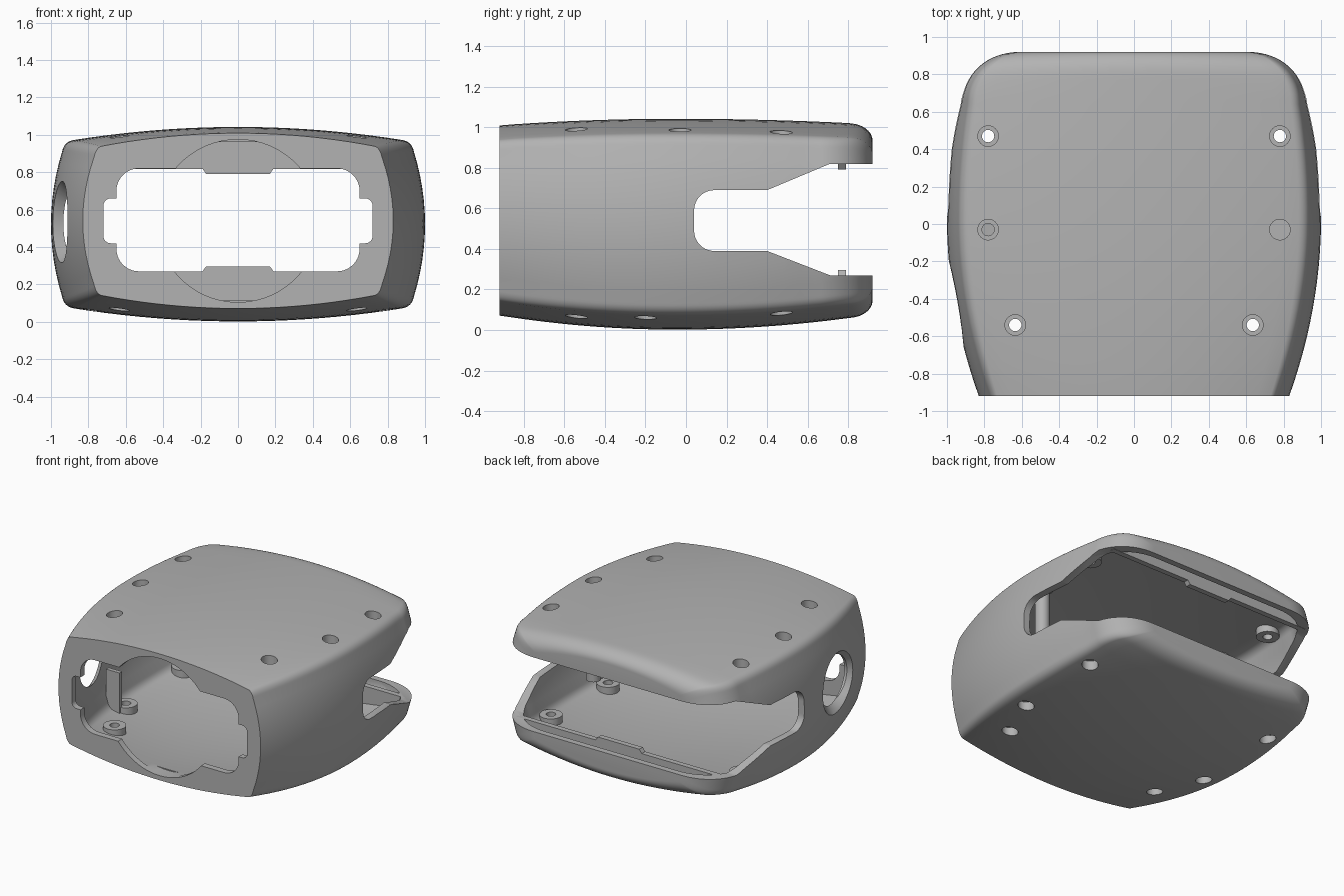
import bpy, bmesh, math
from mathutils import Matrix

cube = bpy.data.objects.get("Cube")
if cube:
    bpy.data.objects.remove(cube, do_unlink=True)

grey = bpy.data.materials.new("plain grey")
grey.use_nodes = True
colour = (0.45, 0.45, 0.45, 1)
grey.diffuse_color = colour
grey.node_tree.nodes["Principled BSDF"].inputs["Base Color"].default_value = colour


def finish(bm, name):
    bmesh.ops.recalc_face_normals(bm, faces=bm.faces)
    mesh = bpy.data.meshes.new(name)
    bm.to_mesh(mesh)
    bm.free()
    mesh.materials.append(grey)
    obj = bpy.data.objects.new(name, mesh)
    bpy.context.collection.objects.link(obj)
    return obj


def loft(rings, name):
    bm = bmesh.new()
    loops = [[bm.verts.new(p) for p in ring] for ring in rings]
    n = len(loops[0])
    for a, b in zip(loops, loops[1:]):
        for i in range(n):
            j = (i + 1) % n
            bm.faces.new((a[i], a[j], b[j], b[i]))
    bm.faces.new(loops[0])
    bm.faces.new(loops[-1])
    return finish(bm, name)


def prism(points, axis, lo, hi, name):
    """Extrude a flat outline along x or y."""
    place = (lambda p, d: (d, p[0], p[1])) if axis == "x" else (lambda p, d: (p[0], d, p[1]))
    return loft([[place(p, d) for p in points] for d in (lo, hi)], name)


def arc(cx, cz, r, start, end, steps=10):
    angles = [math.radians(start + (end - start) * i / steps) for i in range(steps + 1)]
    return [(cx + r * math.cos(a), cz + r * math.sin(a)) for a in angles]


def round_rect(hw, z0, z1, r):
    return (arc(hw - r, z1 - r, r, 90, 0) + arc(hw - r, z0 + r, r, 0, -90)
            + arc(r - hw, z0 + r, r, -90, -180) + arc(r - hw, z1 - r, r, 180, 90))


def discs(specs, name):
    """Several separate upright cylinders: x, y, z0, z1, radius."""
    bm = bmesh.new()
    for x, y, z0, z1, r in specs:
        bmesh.ops.create_cone(bm, cap_ends=True, segments=32, radius1=r, radius2=r,
                              depth=z1 - z0, matrix=Matrix.Translation((x, y, (z0 + z1) / 2)))
    return finish(bm, name)


def combine(target, tool, operation="DIFFERENCE"):
    mod = target.modifiers.new("cut", "BOOLEAN")
    mod.operation, mod.solver, mod.object = operation, "EXACT", tool
    bpy.ops.object.select_all(action="DESELECT")
    bpy.context.view_layer.objects.active = target
    target.select_set(True)
    bpy.ops.object.modifier_apply(modifier=mod.name)
    bpy.data.objects.remove(tool, do_unlink=True)


# Body dimensions along its length: half width, half height, centre height
def sizes(y):
    w = 1 - 0.17 * ((y - 0.03) / 0.95) ** 2 if y < 0.03 else 1 - 0.048 * ((y - 0.03) / 0.61) ** 2
    h = 0.52 - (0.05 if y < -0.05 else 0.04) * ((y + 0.05) / 0.86) ** 2
    if y > 0.64:
        w = 0.67 + 0.282 * math.sqrt(max(0, 1 - ((y - 0.64) / 0.28) ** 2))
    if y > 0.8:
        h = 0.395 + 0.085 * math.sqrt(max(0, 1 - ((y - 0.8) / 0.12) ** 2))
    return w, h, 0.522 + 0.018 * min(1, abs(y + 0.05) / 0.85) ** 2


def section(y, inset):
    w, h, c = sizes(y)
    w, h = w - inset, h - inset
    xa, za = 0.88 * w, h - 0.13
    quad = [(xa * i / 10, h - 0.07 * (i / 10) ** 2) for i in range(11)]
    p0, pc, p2 = quad[-1], (w - 0.07, h - 0.08), (w - 0.06, za)
    for i in range(1, 8):
        t = i / 8
        quad.append(tuple((1 - t) ** 2 * a + 2 * t * (1 - t) * b + t * t * d
                          for a, b, d in zip(p0, pc, p2)))
    quad += [(w - 0.06 * (i / 6) ** 2, za * i / 6) for i in range(6, -1, -1)]
    half = quad + [(x, -z) for x, z in reversed(quad[:-1])]
    full = half + [(-x, z) for x, z in reversed(half[1:-1])]
    return [(x, z + c) for x, z in full]


def body(inset, y_scale, name):
    ys = [-0.92 + 1.56 * i / 20 for i in range(21)]
    ys += [0.64 + 0.28 * math.sin(math.pi / 2 * i / 16) for i in range(1, 17)]
    return loft([[(x, y * y_scale, z) for x, z in section(y, inset)] for y in ys], name)


def skin_z(x, y, side):
    w, h, c = sizes(y)
    return c + side * (h - 0.07 * (x / (0.88 * w)) ** 2)


# Hollow shell
shell = body(0, 1, "housing_shell")
combine(shell, body(0.05, 0.95, "cavity"))

# Wide slot around the back and both sides
slot = arc(0.14, 0.59, 0.1, 90, 180) + arc(0.14, 0.49, 0.1, 180, 270)
slot += [(0.4, 0.39), (0.71, 0.27), (1.1, 0.27), (1.1, 0.82), (0.71, 0.82), (0.4, 0.69)]
combine(shell, prism(slot, "x", -1.3, 1.3, "slot"))

# Front opening: rounded rectangle, side tabs and large circle
for outline in (round_rect(0.65, 0.27, 0.82, 0.12), round_rect(0.72, 0.42, 0.66, 0.04),
                arc(0, 0.54, 0.435, 0, 354, 59)):
    combine(shell, prism(outline, "y", -1.1, -0.82, "front_opening"))

# Flared port in the right wall
port = [[(x, -0.46 + u, 0.535 + v) for u, v in arc(0, 0, r, 0, 352.5, 47)]
        for x, r in ((-1.05, 0.32), (-0.97, 0.25), (-0.92, 0.2), (-0.88, 0.17), (-0.7, 0.17))]
combine(shell, loft(port, "port"))

# Screw bosses and their stepped holes, top and bottom
bosses, bores, holes = [], [], []
for side, mid_y in ((1, -0.03), (-1, -0.2)):
    for bx, by in ((0.78, 0.47), (0.78, mid_y), (0.635, -0.54)):
        for x in (-bx, bx):
            z = skin_z(x, by, side)
            for specs, near, far, r in ((bosses, 0.025, 0.1, 0.078), (bores, -0.1, 0.06, 0.055),
                                        (holes, 0.04, 0.2, 0.033)):
                a, b = sorted((z - side * near, z - side * far))
                specs.append((x, by, a, b, r))
combine(shell, discs(bosses, "bosses"), "UNION")
combine(shell, discs(bores, "bores"))
combine(shell, discs(holes, "holes"))

# Inner rails behind the back lips, each with a raised middle step
half_rail = [(0.17, 0.297), (0.19, 0.27), (0.84, 0.27), (0.84, 0.19), (0.74, 0.13), (0.55, 0.1)]
rail = half_rail + [(-x, z) for x, z in reversed(half_rail)]
parts = [shell,
         prism(rail, "y", 0.75, 0.79, "lower_rail"),
         prism([(x, 1.088 - z) for x, z in rail], "y", 0.75, 0.79, "upper_rail")]

# Inner rib beside the port and hanging post on the other side
rib = [(-0.88, 0.12), (-0.77, 0.09), (-0.77, 0.42), (-0.88, 0.42)]
parts.append(prism(rib, "y", -0.29, -0.26, "port_rib"))
parts.append(discs([(0.78, -0.03, 0.25, 0.92, 0.05)], "hanging_post"))

for part in parts:
    bpy.ops.object.select_all(action="DESELECT")
    part.select_set(True)
    bpy.context.view_layer.objects.active = part
    bpy.ops.object.shade_smooth_by_angle(angle=math.radians(30))
